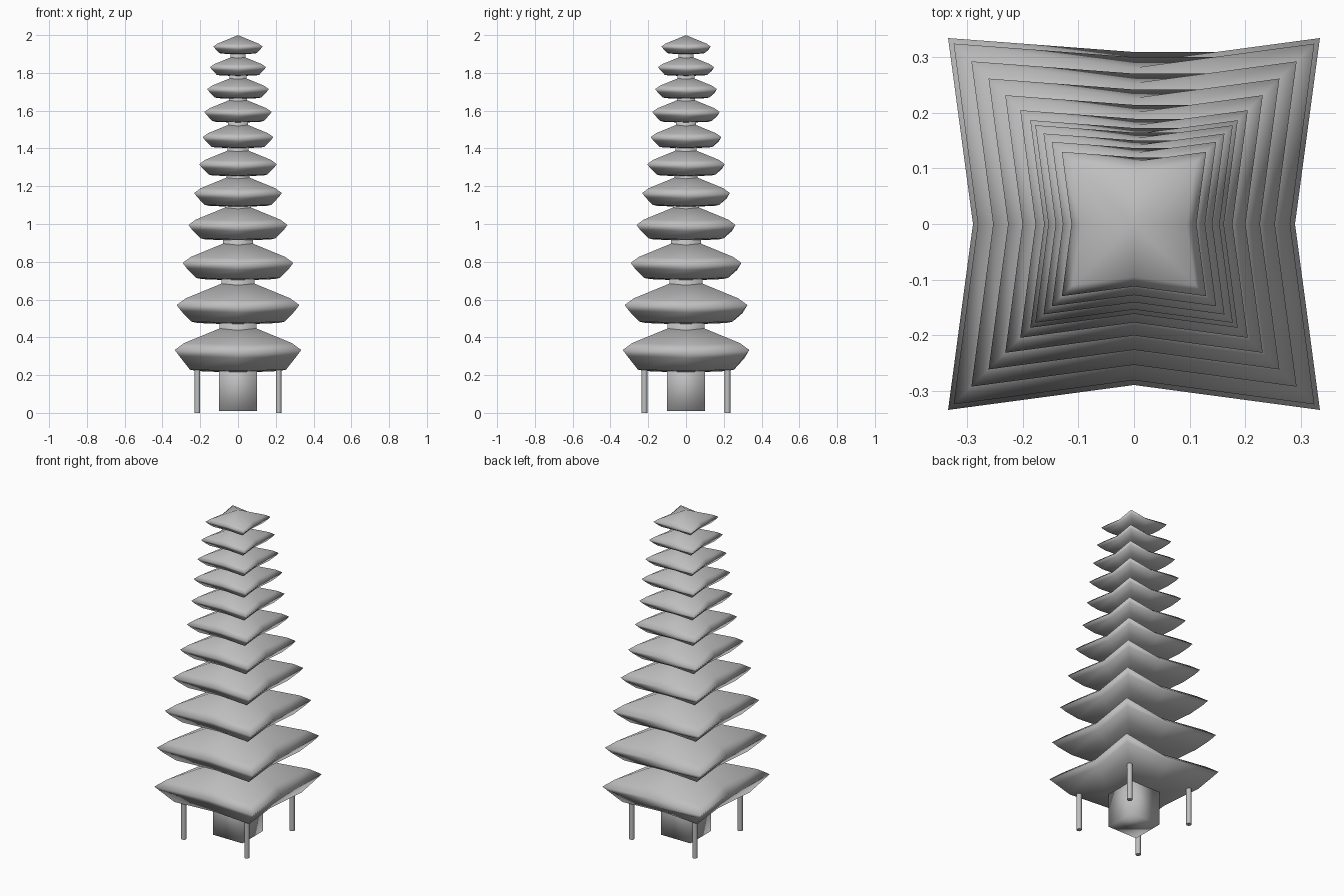
import bpy
from math import radians

cube = bpy.data.objects.get("Cube")
if cube:
    bpy.data.objects.remove(cube, do_unlink=True)

stone = bpy.data.materials.new("plain_grey")
stone.use_nodes = True
grey = (0.52, 0.52, 0.52, 1)
stone.diffuse_color = grey
stone.node_tree.nodes["Principled BSDF"].inputs["Base Color"].default_value = grey

DIRS = [(-1, -1), (0, -1), (1, -1), (1, 0), (1, 1), (0, 1), (-1, 1), (-1, 0)]
PINCH = 0.866   # eave midpoints pull inward between the corners
DROP = 0.03     # and sag a little


def finish(obj):
    obj.data.materials.append(stone)
    obj.data.polygons.foreach_set("use_smooth", [True] * len(obj.data.polygons))
    return obj


def make_roof(name, half, eave, depth):
    # rings from underside to crown: (radius, height) in units of half
    rings = [(0.3, -depth), (0.76, -depth + 0.03), (0.925, -0.1), (1, 0), (0.85, 0.11)]
    verts, faces = [], []
    for i, (r, h) in enumerate(rings):
        for dx, dy in DIRS:
            mid = dx * dy == 0
            k = PINCH if mid else 1
            if i == 2 and (dx, dy) == (0, 1):
                k = 1   # back fold under the eave stays straight
            drop = DROP * r if mid else 0
            verts.append((dx * r * k * half, dy * r * k * half,
                          eave + (h - drop) * half))
    n = len(DIRS)
    for i in range(len(rings) - 1):
        for j in range(n):
            a, b = i * n + j, i * n + (j + 1) % n
            faces.append((a, b, b + n, a + n))
    # crown point and closed underside
    verts.append((0, 0, eave + 0.46 * half))
    top = len(verts) - 1
    last = (len(rings) - 1) * n
    faces += [(last + j, last + (j + 1) % n, top) for j in range(n)]
    faces.append(tuple(reversed(range(n))))
    mesh = bpy.data.meshes.new(name)
    mesh.from_pydata(verts, [], faces)
    obj = bpy.data.objects.new(name, mesh)
    bpy.context.collection.objects.link(obj)
    return finish(obj)


def make_core(name, half, z0, z1):
    bpy.ops.mesh.primitive_cube_add(size=1, location=(0, 0, (z0 + z1) / 2))
    obj = bpy.context.object
    obj.name = name
    obj.scale = (2 * half, 2 * half, z1 - z0)
    return finish(obj)


# stacked tiers: eave half-width, eave height
TIERS = [(0.335, 0.333), (0.325, 0.571), (0.293, 0.794), (0.262, 0.995),
         (0.232, 1.164), (0.205, 1.317), (0.187, 1.46), (0.178, 1.593),
         (0.163, 1.714), (0.148, 1.83), (0.13, 1.94)]

floor = 0.01
for i, (half, eave) in enumerate(TIERS):
    make_roof(f"roof_{i + 1}", half, eave, 0.34 if i == 0 else 0.3)
    make_core(f"core_{i + 1}", 0.3 * half, floor, eave - 0.2 * half)
    floor = eave

# four corner posts
for x, side in ((-1, "right"), (1, "left")):
    for y, end in ((-1, "front"), (1, "back")):
        bpy.ops.mesh.primitive_cylinder_add(
            vertices=16, radius=0.015, depth=0.25,
            location=(x * 0.215, y * 0.22, 0.125))
        post = bpy.context.object
        post.name = f"{end}_{side}_post"
        post.data.materials.append(stone)
        bpy.ops.object.shade_smooth_by_angle(angle=radians(40))
